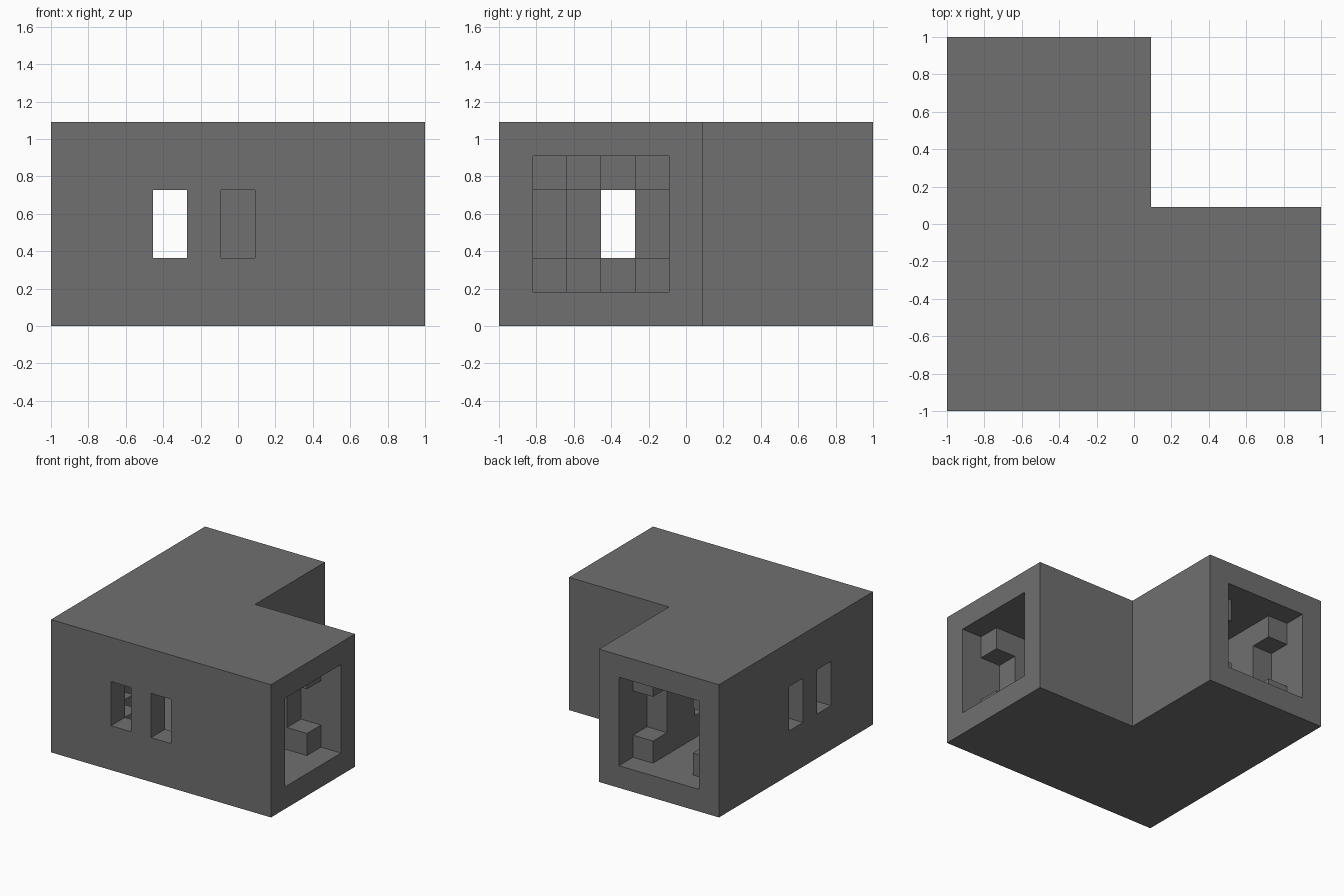
import bpy, bmesh
from mathutils import Vector

if "Cube" in bpy.data.objects:
    bpy.data.objects.remove(bpy.data.objects["Cube"], do_unlink=True)

U = 2 / 11  # one module; the plan is 11 x 11 modules and 6 high

grey = bpy.data.materials.new("plain_grey")
grey.use_nodes = True
grey.diffuse_color = (0.16, 0.16, 0.16, 1)
grey.node_tree.nodes["Principled BSDF"].inputs["Base Color"].default_value = grey.diffuse_color


def prism(name, base, offset, swap=False):
    """Extrude a polygon given in modules; swap mirrors it over the plan diagonal."""
    bm = bmesh.new()
    face = bm.faces.new([bm.verts.new(p) for p in base])
    new = bmesh.ops.extrude_face_region(bm, geom=[face])["geom"]
    bmesh.ops.translate(bm, vec=Vector(offset),
                        verts=[v for v in new if isinstance(v, bmesh.types.BMVert)])
    for v in bm.verts:
        x, y, z = v.co
        if swap:
            x, y = y, x
        v.co = (x * U - 1, y * U - 1, z * U)
    bmesh.ops.recalc_face_normals(bm, faces=bm.faces)
    mesh = bpy.data.meshes.new(name)
    bm.to_mesh(mesh)
    bm.free()
    mesh.materials.append(grey)
    ob = bpy.data.objects.new(name, mesh)
    bpy.context.collection.objects.link(ob)
    return ob


def box(name, lo, hi, swap=False):
    (a, b, c), (d, e, f) = lo, hi
    return prism(name, [(a, b, c), (d, b, c), (d, e, c), (a, e, c)], (0, 0, f - c), swap)


def corner_plan(inner, outer, end, z):
    """L-shaped plan between two offsets from the outside corner."""
    i, o, e = inner, outer, end
    return [(i, i, z), (e, i, z), (e, o, z), (o, o, z), (o, e, z), (i, e, z)]


# Shell: L-shaped block, hollowed by an open-ended corridor and pierced by windows
shell = prism("corridor_shell", corner_plan(0, 6, 11, 0), (0, 0, 6))
cutters = [prism("corridor_cutter", corner_plan(1, 5, 12, 1), (0, 0, 4))]
for swap in (False, True):
    for i in (3, 5):
        cutters.append(box("window_cutter", (i, -0.5, 2), (i + 1, 1.5, 4), swap))

bpy.context.view_layer.objects.active = shell
for cutter in cutters:
    cutter.hide_render = True
    mod = shell.modifiers.new("cut", "BOOLEAN")
    mod.operation = "DIFFERENCE"
    mod.solver = "EXACT"
    mod.object = cutter
    bpy.ops.object.modifier_apply(modifier=mod.name)
    bpy.data.objects.remove(cutter, do_unlink=True)

# Pilasters with a stepped foot and head, on both walls of each wing
profile = [(6, 1), (10, 1), (10, 2), (9, 2), (9, 4), (10, 4),
           (10, 5), (6, 5), (6, 4), (7, 4), (7, 2), (6, 2)]
for swap, wing in ((False, "side"), (True, "back")):
    for wall, y in (("outer", 1), ("inner", 4)):
        prism(f"{wing}_{wall}_pilaster", [(a, y, z) for a, z in profile], (0, 1, 0), swap)

# Corner column with a foot and head step along each wall
box("corner_column", (1, 1, 1), (2, 2, 5))
for swap, wing in ((False, "side"), (True, "back")):
    for part, z in (("foot", 1), ("head", 4)):
        box(f"corner_{part}_{wing}", (2, 1, z), (3, 2, z + 1), swap)
